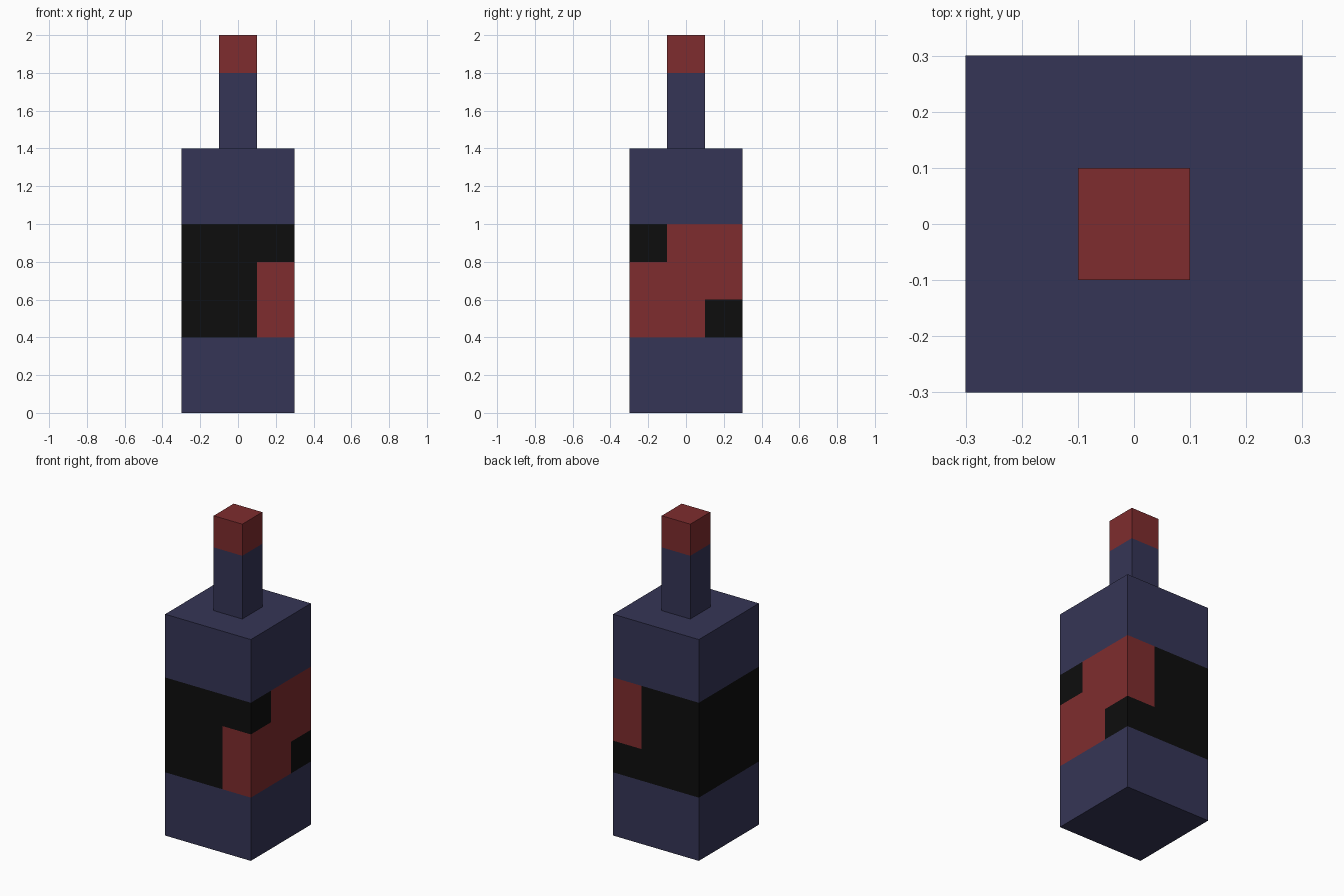
import bpy, bmesh
from mathutils import Vector

if "Cube" in bpy.data.objects:
    bpy.data.objects.remove(bpy.data.objects["Cube"])

U = 0.2  # block size


def material(name, rgb):
    m = bpy.data.materials.new(name)
    m.diffuse_color = [(c / 255 / 12.92 if c < 11 else ((c / 255 + 0.055) / 1.055) ** 2.4) for c in rgb] + [1]
    m.use_nodes = True
    m.node_tree.nodes["Principled BSDF"].inputs["Base Color"].default_value = m.diffuse_color
    return m


glass = material("glass_blue", (53, 53, 86))
red = material("red", (126, 44, 46))
black = material("black", (13, 13, 13))


def blocks(z0, z1, r):
    return {(x, y, z) for x in range(-r, r + 1) for y in range(-r, r + 1) for z in range(z0, z1)}


# Label band: red patch on the right side, black elsewhere
label = blocks(2, 5, 1)
patch = {(1, -1, 2), (1, -1, 3), (1, 0, 2), (1, 0, 3), (1, 0, 4), (1, 1, 3), (1, 1, 4)}

parts = {
    "bottle_base": (blocks(0, 2, 1), glass),
    "label_black": (label - patch, black),
    "label_red": (patch, red),
    "bottle_shoulder": (blocks(5, 7, 1), glass),
    "bottle_neck": (blocks(7, 9, 0), glass),
    "bottle_cap": (blocks(9, 10, 0), red),
}
filled = set().union(*(cells for cells, _ in parts.values()))


# Emit only the outer faces of each part, merged into flat panels
def build(name, cells, mat):
    bm = bmesh.new()
    for c in cells:
        centre = Vector((c[0], c[1], c[2] + 0.5)) * U
        for axis in range(3):
            for s in (-1, 1):
                n = Vector([s if i == axis else 0 for i in range(3)])
                if tuple(int(a + b) for a, b in zip(c, n)) in filled:
                    continue
                a = Vector([1 if i == (axis + 1) % 3 else 0 for i in range(3)])
                b = n.cross(a)
                bm.faces.new([bm.verts.new(centre + (n + i * a + j * b) * U / 2)
                              for i, j in ((-1, -1), (1, -1), (1, 1), (-1, 1))])
    bmesh.ops.remove_doubles(bm, verts=bm.verts, dist=0.001)
    bmesh.ops.dissolve_limit(bm, angle_limit=0.01, verts=bm.verts, edges=bm.edges)
    me = bpy.data.meshes.new(name)
    bm.to_mesh(me)
    bm.free()
    me.materials.append(mat)
    bpy.context.collection.objects.link(bpy.data.objects.new(name, me))


for name, (cells, mat) in parts.items():
    build(name, cells, mat)
